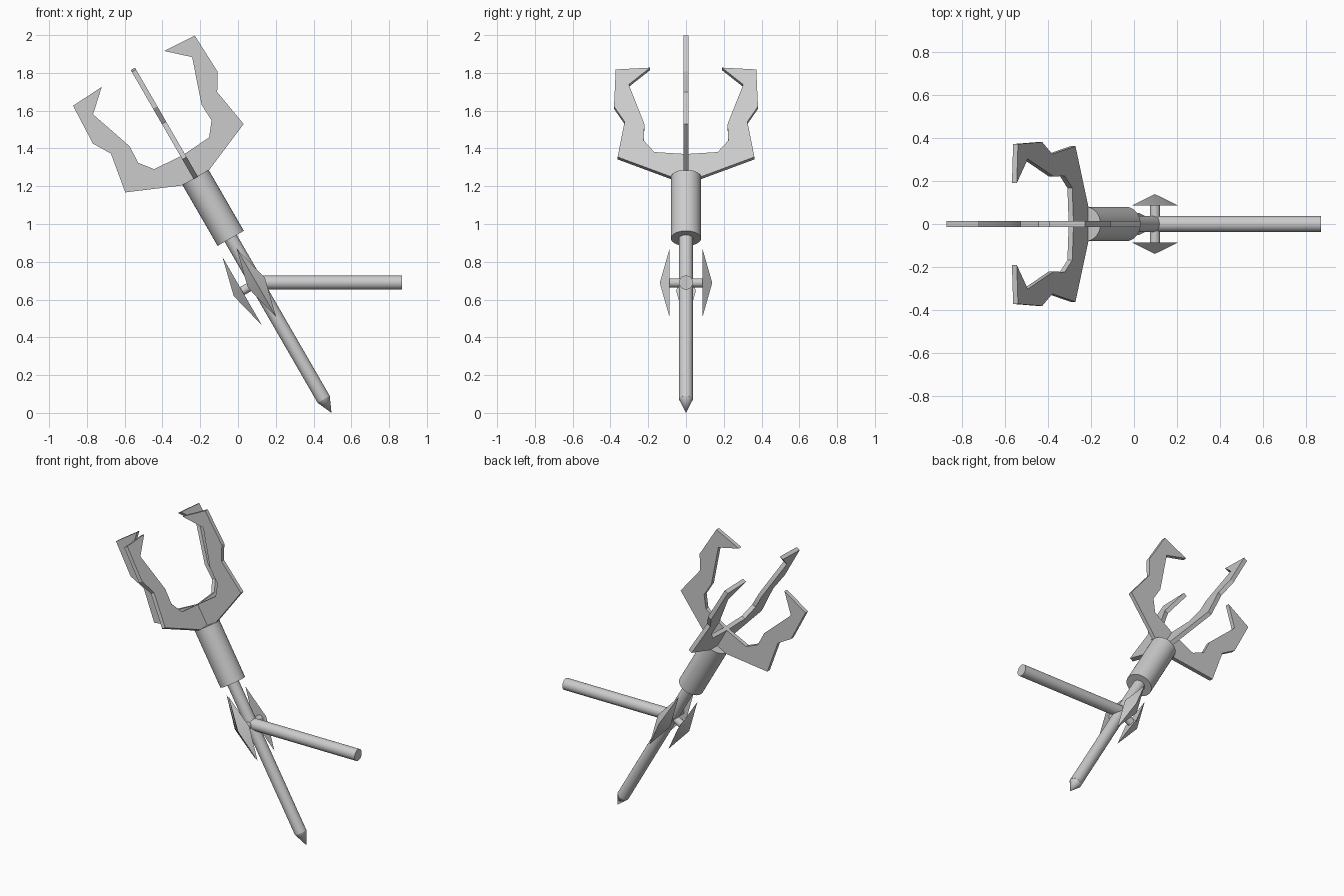
import bpy, bmesh, math
from mathutils import Matrix, Vector

if "Cube" in bpy.data.objects:
    bpy.data.objects.remove(bpy.data.objects["Cube"])

# Tilted working frame: origin at the spike tip, local z runs along the shaft
TILT = Matrix.Translation((0.495, 0, 0)) @ Matrix.Rotation(math.radians(-30), 4, 'Y')


def finish(name, bm, matrix):
    bm.transform(matrix)
    bmesh.ops.recalc_face_normals(bm, faces=bm.faces)
    mesh = bpy.data.meshes.new(name)
    bm.to_mesh(mesh)
    bm.free()
    mesh.shade_smooth()
    mesh.set_sharp_from_angle(angle=math.radians(30))
    obj = bpy.data.objects.new(name, mesh)
    bpy.context.collection.objects.link(obj)
    return obj


def rod(name, start, end, r1, r2=None, sides=24, matrix=TILT):
    start, end = Vector(start), Vector(end)
    axis = end - start
    bm = bmesh.new()
    bmesh.ops.create_cone(bm, cap_ends=True, segments=sides, radius1=r1,
                          radius2=r1 if r2 is None else r2, depth=axis.length)
    place = Matrix.Translation((start + end) / 2) @ axis.to_track_quat('Z', 'Y').to_matrix().to_4x4()
    return finish(name, bm, matrix @ place)


def spin(degrees):
    return TILT @ Matrix.Rotation(math.radians(degrees), 4, 'Z')


# Shaft with pointed end and thick collar
rod("shaft", (0, 0, 0.083), (0, 0, 1.1), 0.037)
rod("shaft_point", (0, 0, 0), (0, 0, 0.083), 0, 0.037, sides=12)
rod("collar", (0, 0, 1.067), (0, 0, 1.44), 0.08, sides=32)

# Claw prongs: one jagged half profile mirrored into a plate, two plates crossed
half = [(0.083, 1.438), (0.362, 1.557), (0.325, 1.773), (0.381, 1.866),
        (0.372, 2.092), (0.190, 2.103), (0.303, 2.0), (0.220, 1.757),
        (0.224, 1.658), (0.168, 1.587)]
outline = half + [(0, 1.575)] + [(-x, z) for x, z in reversed(half)] + [(0, 1.41)]
for i in range(2):
    bm = bmesh.new()
    face = bm.faces.new([bm.verts.new((x, -0.013, z)) for x, z in outline])
    ext = bmesh.ops.extrude_face_region(bm, geom=[face])
    bmesh.ops.translate(bm, vec=(0, 0.026, 0),
                        verts=[v for v in ext["geom"] if isinstance(v, bmesh.types.BMVert)])
    finish(f"claw_plate_{i + 1}", bm, spin(90 * i))

# Three diamond guards on short pegs around the shaft
MID = 0.795
for i, angle in enumerate((90, 180, 270)):
    rod(f"guard_peg_{i + 1}", (0, 0, MID), (0.09, 0, MID), 0.024, sides=16, matrix=spin(angle))
    bm = bmesh.new()
    base = [bm.verts.new((0.087, y, MID + z))
            for y, z in ((0.052, 0), (0, 0.21), (-0.052, 0), (0, -0.21))]
    apex = bm.verts.new((0.139, 0, MID))
    bm.faces.new(base)
    for a, b in zip(base, base[1:] + base[:1]):
        bm.faces.new((a, b, apex))
    finish(f"guard_diamond_{i + 1}", bm, spin(angle))

# Level side handle
rod("side_handle", (0.11, 0, 0.69), (0.869, 0, 0.69), 0.037, matrix=Matrix())
